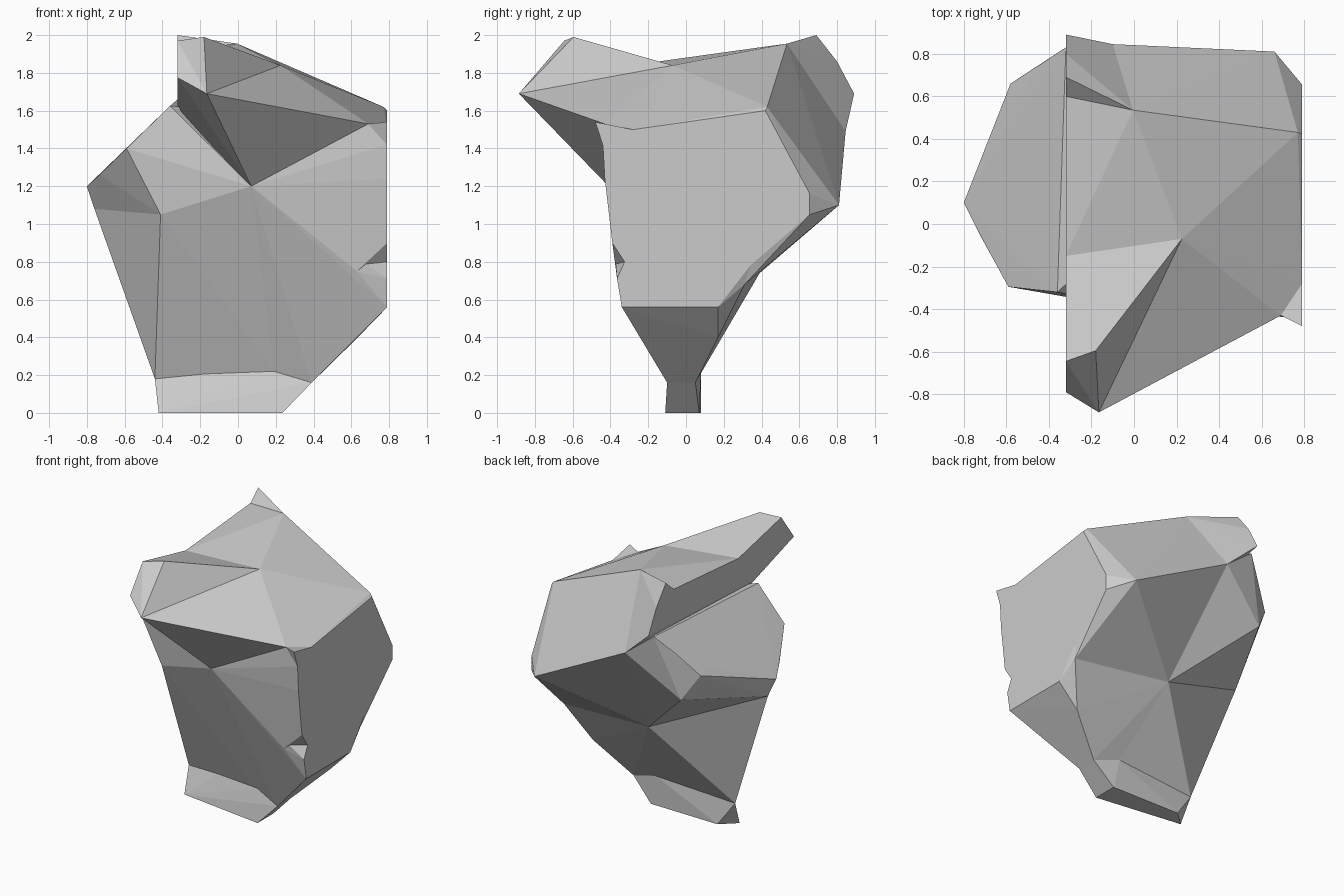
import bpy, bmesh

if "Cube" in bpy.data.objects:
    bpy.data.objects.remove(bpy.data.objects["Cube"])

# Key corners shared between neighbouring chunks of the boulder
A = (-.165, -.885, 1.69)  # front overhang tip
B = (.07, -.41, 1.20)     # front crease under the overhang
C = (.69, -.43, 1.53)
E = (-.18, -.595, 1.99)   # front peak
H = (.225, -.07, 1.84)    # saddle on top
I = (-.005, .535, 1.955)
J = (.77, .43, 1.62)
K = (-.32, .89, 1.69)
L = (-.1, .845, 1.49)
M = (.66, .81, 1.10)      # back overhang tip
P = (-.41, -.295, 1.05)
Q = (-.59, -.295, 1.40)
Q2 = (-.73, -.04, 1.26)
S = (.63, -.37, .75)
T = (.19, -.05, .22)
U = (-.44, .06, .18)
W = (.03, .39, .74)       # back hollow
X = (-.76, .14, 1.08)
X2 = (-.8, .1, 1.2)
Y = (.19, .08, .22)
G = (.77, .31, .68)       # dent low on the right side
NOTCH = (-.32, -.15, 1.86)
LEDGE = (-.36, -.32, 1.625)
LIP = (-.32, -.335, 1.63)
SIDE = (.79, -.28, 1.5)
NICK = (.79, -.325, .80)
CORE = (0, .1, 1.1)
TOP = (.1, .1, 1.6)


def chunk(name, *pts):
    """Convex flat-faced lump around a few corners."""
    bm = bmesh.new()
    for p in pts:
        bm.verts.new(p)
    res = bmesh.ops.convex_hull(bm, input=bm.verts[:])
    junk = {g for k in ("geom_interior", "geom_unused") for g in res[k]
            if isinstance(g, bmesh.types.BMVert)}
    bmesh.ops.delete(bm, geom=list(junk), context='VERTS')
    bmesh.ops.recalc_face_normals(bm, faces=bm.faces[:])
    me = bpy.data.meshes.new(name)
    bm.to_mesh(me)
    bm.free()
    ob = bpy.data.objects.new(name, me)
    bpy.context.collection.objects.link(ob)
    return ob


# Left half: upper front, lower wedge, then the sloped shoulder behind
rock = chunk("boulder", P, Q, LEDGE, B, X, X2, Q2, TOP, CORE)

helpers = [
    chunk("left_lower", P, X, U, T, Y, W, B, CORE),
    chunk("shoulder", W, X, X2, L, (-.32, .83, 1.66), (-.58, .56, 1.40),
          (-.58, .66, 1.38), (-.44, .75, 1.54), (-.47, .73, 1.2),
          LEDGE, Q, Q2, TOP, CORE),
    # Right half with the flat side, split at the dents
    chunk("right_upper", B, C, S, W, L, M, J, SIDE, G, NICK, CORE,
          (.79, -.39, .9), (.79, -.43, 1.24), (.79, -.44, 1.42),
          (.79, .42, 1.6), (.79, .655, 1.16), (.79, .655, 1.05),
          (.79, .34, .78)),
    chunk("right_lower", B, S, T, Y, W, G, NICK, CORE,
          (.79, .34, .78), (.79, -.365, .71), (.79, -.34, .56),
          (.39, -.1, .16), (.39, .05, .16), (.635, .17, .40), (.79, .17, .56)),
    # Top slab: front peak, front right slope, back slopes
    chunk("front_peak", A, B, E, H, NOTCH, LIP, (-.32, -.645, 1.97),
          (-.32, -.79, 1.775), CORE),
    chunk("front_slope", A, B, C, H, J, SIDE, CORE),
    chunk("back_right_slope", H, I, J, L, M, CORE),
    chunk("back_left_slope", H, I, K, L, NOTCH, (-.32, .6, 1.92),
          (-.32, .8, 1.86), LIP, CORE),
    # Small teeth on the edges
    chunk("back_tooth", I, (-.32, .69, 2.0), (-.32, .6, 1.92),
          (-.32, .8, 1.86), K, L, TOP),
    chunk("side_tooth", C, (.79, -.48, 1.54), SIDE, (.79, -.435, 1.4),
          (.6, -.3, 1.4)),
    # Flared foot
    chunk("foot", T, U, Y, (.39, -.1, .16), (.39, .05, .16),
          (.235, -.11, 0), (.235, .07, 0), (-.42, -.02, 0), (-.31, .08, 0),
          (0, .03, .35)),
]

# Fuse everything into one rock
for h in helpers:
    mod = rock.modifiers.new(h.name, 'BOOLEAN')
    mod.operation, mod.solver, mod.object = 'UNION', 'EXACT', h
dg = bpy.context.evaluated_depsgraph_get()
fused = bpy.data.meshes.new_from_object(rock.evaluated_get(dg))
rock.modifiers.clear()
rock.data = fused
for h in helpers:
    bpy.data.objects.remove(h)
for poly in rock.data.polygons:
    poly.use_smooth = False
